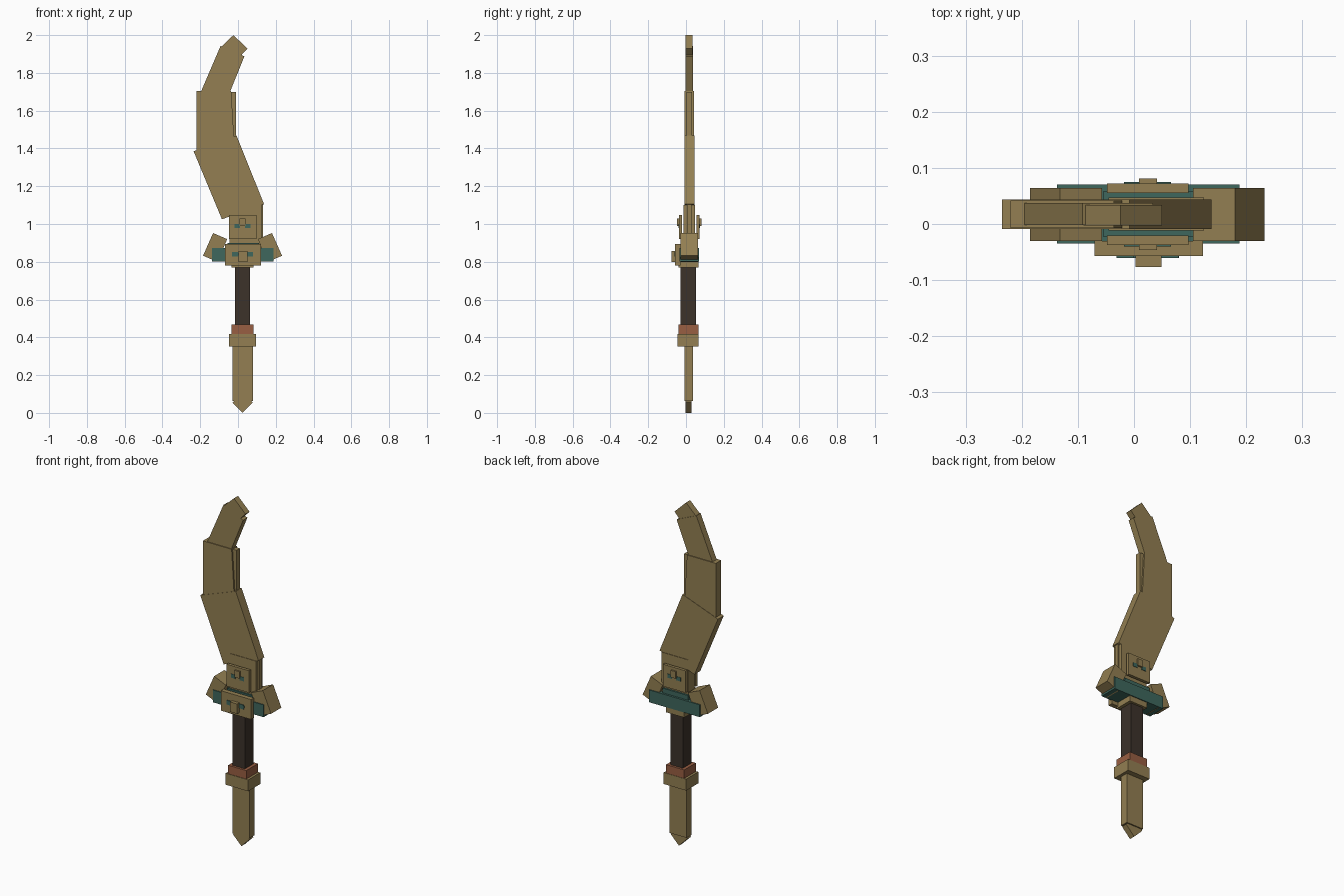
import bpy, bmesh

old = bpy.data.objects.get("Cube")
if old:
    bpy.data.objects.remove(old, do_unlink=True)


def material(name, rgb):
    lin = [((c / 255 + 0.055) / 1.055) ** 2.4 for c in rgb] + [1]
    m = bpy.data.materials.new(name)
    m.use_nodes = True
    m.diffuse_color = lin
    bsdf = m.node_tree.nodes["Principled BSDF"]
    bsdf.inputs["Base Color"].default_value = lin
    bsdf.inputs["Roughness"].default_value = 0.8
    return m


BRASS = material("aged_brass", (147, 127, 82))
TEAL = material("dark_teal", (62, 103, 93))
GRIP = material("dark_leather", (60, 50, 42))
COPPER = material("copper", (152, 94, 66))

CX, CY = 0.024, 0.0175      # centre line of the handle and guard


def slab(name, pts, y0, y1, mat):
    """Extrude an x-z outline from y0 to y1."""
    bm = bmesh.new()
    face = bm.faces.new([bm.verts.new((x, y0, z)) for x, z in pts])
    ext = bmesh.ops.extrude_face_region(bm, geom=[face])
    verts = [g for g in ext["geom"] if isinstance(g, bmesh.types.BMVert)]
    bmesh.ops.translate(bm, verts=verts, vec=(0, y1 - y0, 0))
    bmesh.ops.recalc_face_normals(bm, faces=bm.faces)
    me = bpy.data.meshes.new(name)
    bm.to_mesh(me)
    bm.free()
    me.materials.append(mat)
    ob = bpy.data.objects.new(name, me)
    bpy.context.collection.objects.link(ob)
    return ob


def box(name, x, y, z, mat=BRASS):
    pts = [(x[0], z[0]), (x[1], z[0]), (x[1], z[1]), (x[0], z[1])]
    return slab(name, pts, y[0], y[1], mat)


# Pommel spike, collar and grip
slab("pommel_tip", [(CX, 0), (CX + 0.054, 0.054), (CX, 0.108), (CX - 0.054, 0.054)],
     -0.003, 0.03, BRASS)
box("pommel_spike", (-0.03, 0.079), (-0.008, 0.037), (0.062, 0.36))
box("pommel_collar", (-0.048, 0.096), (-0.044, 0.067), (0.352, 0.418))
box("copper_ring", (-0.034, 0.082), (-0.041, 0.065), (0.418, 0.467), COPPER)
box("grip", (-0.016, 0.064), (-0.028, 0.052), (0.467, 0.785), GRIP)

# Guard
box("guard_base", (-0.034, 0.082), (-0.041, 0.065), (0.77, 0.803))
box("guard_bar", (-0.137, 0.188), (-0.035, 0.07), (0.802, 0.873), TEAL)
box("guard_core", (-0.055, 0.11), (-0.022, 0.058), (0.86, 0.90), TEAL)
box("guard_front_block", (-0.07, 0.123), (-0.057, -0.03), (0.78, 0.895))
box("guard_knob", (0.003, 0.049), (-0.077, -0.055), (0.80, 0.857))
box("guard_inlay", (-0.03, 0.08), (-0.0605, -0.055), (0.834, 0.846), TEAL)

# Guard wings, with teal inlay ends, mirrored about the centre line
wing = [(0.18, 0.952), (0.233, 0.832), (0.158, 0.80), (0.105, 0.92)]
for side, s in (("left", 1), ("right", -1)):
    pts = [(CX + s * (x - CX), z) for x, z in wing]
    slab(side + "_guard_wing", pts, -0.03, 0.064, BRASS)
    xs = sorted((CX + s * 0.025, CX + s * 0.055))
    box(side + "_guard_inlay_end", xs, (-0.0605, -0.055), (0.827, 0.852), TEAL)

# Badges on both faces of the blade base
for side, s in (("front", -1), ("back", 1)):
    def depth(a, b):
        return sorted((CY + s * a, CY + s * b))
    box(side + "_badge", (-0.048, 0.097), depth(0.038, 0.055), (0.92, 1.047))
    box(side + "_badge_knob", (0.009, 0.041), depth(0.05, 0.064), (0.99, 1.03))
    for name, k in (("left", 1), ("right", -1)):
        xs = sorted((CX + k * 0.014, CX + k * 0.042))
        box(side + "_badge_inlay_" + name, xs, depth(0.053, 0.0575), (0.978, 1.0), TEAL)

# Blade
box("blade_base", (-0.045, 0.125), (-0.012, 0.047), (0.86, 1.10))
box("blade_base_edge", (0.11, 0.133), (0.005, 0.03), (0.90, 1.115))
slab("lower_blade", [(-0.235, 1.385), (-0.085, 1.025), (0.138, 1.105), (-0.008, 1.468)],
     -0.009, 0.044, BRASS)
slab("middle_blade", [(-0.22, 1.37), (-0.02, 1.44), (-0.036, 1.703), (-0.22, 1.703)],
     -0.007, 0.042, BRASS)
box("middle_blade_edge", (-0.05, -0.011), (0.002, 0.033), (1.44, 1.70))
slab("upper_blade", [(-0.205, 1.68), (-0.05, 1.68), (0.034, 1.888), (-0.092, 1.943)],
     -0.002, 0.037, BRASS)
slab("blade_tip", [(-0.024, 2.0), (0.05, 1.928), (-0.012, 1.862), (-0.09, 1.937)],
     -0.003, 0.034, BRASS)
